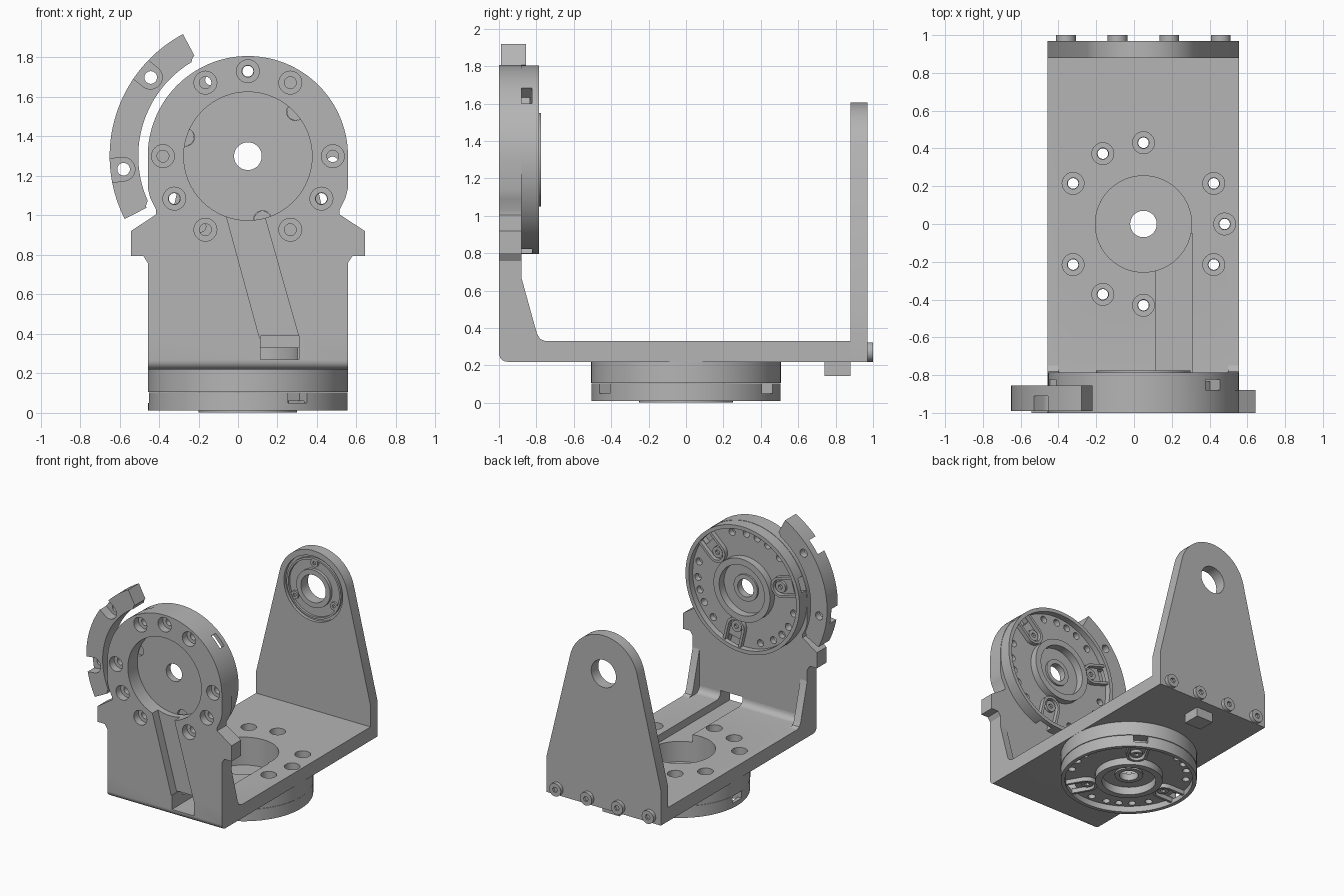
import bpy, bmesh
from math import radians, cos, sin, pi
from mathutils import Matrix, Vector

if "Cube" in bpy.data.objects:
    bpy.data.objects.remove(bpy.data.objects["Cube"])

grey = bpy.data.materials.new("grey_metal")
grey.use_nodes = True
grey.diffuse_color = (0.46, 0.46, 0.46, 1)
grey.node_tree.nodes["Principled BSDF"].inputs["Base Color"].default_value = grey.diffuse_color

CX, AXIS_Z = 0.05, 1.3      # shared centre line and pivot height
HALF = 0.507                # half width of the bracket
parts = []


def finish(name, bm):
    bmesh.ops.remove_doubles(bm, verts=bm.verts, dist=1e-5)
    bmesh.ops.recalc_face_normals(bm, faces=bm.faces)
    mesh = bpy.data.meshes.new(name)
    bm.to_mesh(mesh)
    bm.free()
    mesh.materials.append(grey)
    ob = bpy.data.objects.new(name, mesh)
    bpy.context.collection.objects.link(ob)
    parts.append(ob)
    return ob


def prism(name, pts, lo, hi, axis):
    """Extrude a 2D outline along one axis."""
    place = {"x": lambda a, b, c: (c, a, b),
             "y": lambda a, b, c: (a, c, b),
             "z": lambda a, b, c: (a, b, c)}[axis]
    bm = bmesh.new()
    face = bm.faces.new([bm.verts.new(place(a, b, lo)) for a, b in pts])
    out = bmesh.ops.extrude_face_region(bm, geom=[face])["geom"]
    shift = Vector(place(0, 0, hi - lo))
    bmesh.ops.translate(bm, vec=shift, verts=[g for g in out if isinstance(g, bmesh.types.BMVert)])
    return finish(name, bm)


def box(name, x, y, z):
    return prism(name, [(x[0], y[0]), (x[1], y[0]), (x[1], y[1]), (x[0], y[1])], *z, "z")


def lathe(name, profile, matrix=Matrix(), steps=64):
    """Spin a closed (radius, height) outline about local z."""
    bm = bmesh.new()
    vs = [bm.verts.new((r, 0, h)) for r, h in profile]
    es = [bm.edges.new((vs[i - 1], vs[i])) for i in range(len(vs))]
    bmesh.ops.spin(bm, geom=vs + es, cent=(0, 0, 0), axis=(0, 0, 1), angle=2 * pi, steps=steps)
    ob = finish(name, bm)
    bm = bmesh.new()
    bm.from_mesh(ob.data)
    loose = [e for e in bm.edges if not e.link_faces]
    bmesh.ops.delete(bm, geom=loose, context="EDGES")
    bmesh.ops.transform(bm, matrix=matrix, verts=bm.verts)
    bmesh.ops.recalc_face_normals(bm, faces=bm.faces)
    bm.to_mesh(ob.data)
    bm.free()
    return ob


def cylinder(name, r, lo, hi, matrix=Matrix(), steps=32):
    return lathe(name, [(0, lo), (r, lo), (r, hi), (0, hi)], matrix, steps)


def cut(ob, *cutters):
    for c in cutters:
        mod = ob.modifiers.new("cut", "BOOLEAN")
        mod.operation, mod.solver, mod.object = "DIFFERENCE", "EXACT", c
        bpy.context.view_layer.objects.active = ob
        bpy.ops.object.modifier_apply(modifier=mod.name)
        parts.remove(c)
        bpy.data.objects.remove(c)
    return ob


def arc(r, a, b, n=32, x=0.0, y=0.0):
    ts = [radians(a + (b - a) * i / n) for i in range(n + 1)]
    return [(x + r * cos(t), y + r * sin(t)) for t in ts]


def slot(w, inner, outer):
    """Outline of a round ended slot that runs outward along +x."""
    return arc(w, 90, 270, 12, inner) + [(outer, -w), (outer, w)]


def mirrored(half):
    """Outline symmetric about the centre line, from its right half going up."""
    return half + [(2 * CX - x, z) for x, z in reversed(half)]


def spot(angle, r):
    return r * cos(radians(angle)), r * sin(radians(angle))


def turned(ob, matrix):
    ob.data.transform(matrix)
    return ob


TO_FRONT = Matrix.Rotation(radians(90), 4, "X")     # local z -> -y
TO_BACK = Matrix.Rotation(radians(-90), 4, "X")     # local z -> +y


def bore(matrix):
    return lathe("bore", [(0, -0.35), (0.03, -0.35), (0.03, -0.06), (0.058, -0.06),
                          (0.058, 0.03), (0, 0.03)], matrix, 24)


# Base plate with rounded front corner and inner fillet
base = prism("base_plate", arc(0.045, 180, 270, 6, -0.955, 0.265)
             + [(0.88, 0.22), (0.88, 0.33)]
             + arc(0.05, 270, 180, 6, -0.83, 0.38) + [(-1, 0.38)],
             CX - HALF, CX + HALF, "x")
cut(base, cylinder("c", 0.255, 0, 0.5, Matrix.Translation((CX, 0, 0)), 64),
    box("c", (0.115, 0.31), (-1.1, -0.05), (0.27, 0.39)))

# Collar under the base plate
collar = lathe("base_collar", [(0.255, 0.107), (HALF, 0.107), (HALF, 0.22), (0.255, 0.22)],
               Matrix.Translation((CX, 0, 0)), 96)
for a in (0, 30, 90, 120, 150, 210, 240, 270, 330):
    x, y = spot(a, 0.43)
    for ob in (base, collar):
        cut(ob, bore(Matrix.Translation((CX + x, y, 0.33))))

# Front plate: round head, side ears, cable groove and window
side = [(HALF, 0.38), (HALF, 0.76), (0.53, 0.795), (0.593, 0.795), (0.593, 0.92),
        (0.465, 1.005), (0.465, 1.03), (0.495, 1.09), (HALF, 1.14)]
front = prism("front_plate", mirrored([(CX + x, z) for x, z in side]
              + arc(HALF, 0, 88, 32, CX, AXIS_Z)), -1, -0.88, "y")
PIVOT = Matrix.Translation((CX, 0, AXIS_Z))
cut(front, cylinder("c", 0.325, 0.5, 1.5, PIVOT @ TO_FRONT, 64),
    prism("c", [(0.112, 0.37), (0.312, 0.37), (0.105, 1.1), (-0.087, 1.1)], -1.1, -0.93, "y"),
    box("c", (0.115, 0.31), (-1.1, -0.8), (0.3, 0.39)))
for a in (0, 60, 90, 120, 180, 210, 240, 300, 330):
    x, z = spot(a, 0.43)
    cut(front, bore(Matrix.Translation((CX + x, -1, AXIS_Z + z)) @ TO_FRONT))

# Side gussets
for x in (CX - HALF, CX + HALF - 0.06):
    prism("side_gusset", [(-0.88, 0.33), (-0.75, 0.33), (-0.78, 0.342), (-0.797, 0.37),
                          (-0.88, 0.67)], x, x + 0.06, "x")

# Rear plate with tapered sides, pivot hole and bearing recess
rear = prism("rear_plate", mirrored([(CX + HALF, 0.22), (CX + HALF, 0.5)]
             + arc(0.305, 14, 88, 24, CX, AXIS_Z)), 0.88, 0.97, "y")
cut(rear, cylinder("c", 0.11, -1.1, -0.8, PIVOT @ TO_FRONT, 48),
    lathe("c", [(0.15, 0.8), (0.26, 0.8), (0.26, 0.905), (0.15, 0.905)], PIVOT @ TO_BACK))
lathe("bearing_ring", [(0.225, 0.886), (0.24, 0.886), (0.24, 0.91), (0.225, 0.91)], PIVOT @ TO_BACK)
for a in (90, 210, 330):
    x, z = spot(a, 0.2)
    m = Matrix.Translation((CX + x, 0.91, AXIS_Z + z)) @ TO_FRONT
    cut(cylinder("bearing_screw", 0.032, 0, 0.02, m, 24), cylinder("c", 0.014, 0.008, 0.05, m, 6))

# Screws along the rear bottom edge
for x in (-0.41, -0.137, 0.137, 0.41):
    m = Matrix.Translation((CX + x, 0.97, 0.272)) @ TO_BACK
    cut(cylinder("rear_screw", 0.052, -0.01, 0.03, m), cylinder("c", 0.022, 0.012, 0.1, m, 6))

# Stop block under the base
box("stop_block", (CX - 0.075, CX + 0.075), (0.74, 0.88), (0.145, 0.22))


def coupling_disc(prefix, matrix):
    """Recessed disc with hub, bolt holes, three screw pockets and rim notches."""
    disc = lathe(prefix + "_disc", [(0.07, 0), (0.505, 0), (0.505, 0.093), (0.475, 0.093),
                                    (0.475, 0.045), (0.25, 0.045), (0.25, 0.103), (0.2, 0.103),
                                    (0.2, 0.04), (0.105, 0.04), (0.105, 0.055), (0.07, 0.055)],
                 Matrix(), 96)
    for k in range(3):
        for a in (-30, -13, 0, 13, 30):
            x, y = spot(a + 120 * k, 0.43)
            cut(disc, cylinder("c", 0.028, -0.1, 0.2, Matrix.Translation((x, y, 0)), 16))
        turn = Matrix.Rotation(radians(60 + 120 * k), 4, "Z")
        at = turn @ Matrix.Translation((0.33, 0, 0))
        cut(disc, cylinder("c", 0.045, -0.1, 0.2, at),
            turned(box("c", (0.43, 0.56), (-0.055, 0.055), (-0.02, 0.055)), turn))
        wall = cut(prism(prefix + "_pocket_wall", slot(0.08, 0.335, 0.478), 0.04, 0.08, "z"),
                   prism("c", slot(0.06, 0.335, 0.6), 0, 0.2, "z"))
        screw = cut(cylinder(prefix + "_disc_screw", 0.044, 0.02, 0.065, at),
                    cylinder("c", 0.02, 0.045, 0.1, at, 6))
        turned(wall, matrix @ turn)
        turned(screw, matrix)
    turned(disc, matrix)


coupling_disc("base", Matrix.Translation((CX, 0, 0.104)) @ Matrix.Rotation(pi, 4, "X"))
coupling_disc("front", Matrix.Translation((CX, -0.879, AXIS_Z)) @ TO_BACK
              @ Matrix.Rotation(radians(17), 4, "Z"))

# Curved guard beside the front head, with two screw pockets
guard = prism("curved_guard", arc(0.7, 118, 207, 40, CX, AXIS_Z) + arc(0.575, 207, 206, 1, CX, AXIS_Z)
              + arc(0.555, 204, 121, 40, CX, AXIS_Z) + arc(0.575, 119, 118, 1, CX, AXIS_Z),
              -0.99, -0.855, "y")
for a in (141, 186):
    m = PIVOT @ Matrix.Rotation(radians(-a), 4, "Y")
    cut(guard, turned(prism("c", slot(0.06, 0.635, 0.8), -1.1, -0.91, "y"), m),
        cylinder("c", 0.032, 0.7, 1.1, m @ Matrix.Translation((0.633, 0, 0)) @ TO_FRONT, 24))

# Smooth round surfaces, keep machined edges crisp
bpy.ops.object.select_all(action="DESELECT")
for ob in parts:
    ob.select_set(True)
bpy.context.view_layer.objects.active = parts[0]
bpy.ops.object.shade_smooth_by_angle(angle=radians(30))
